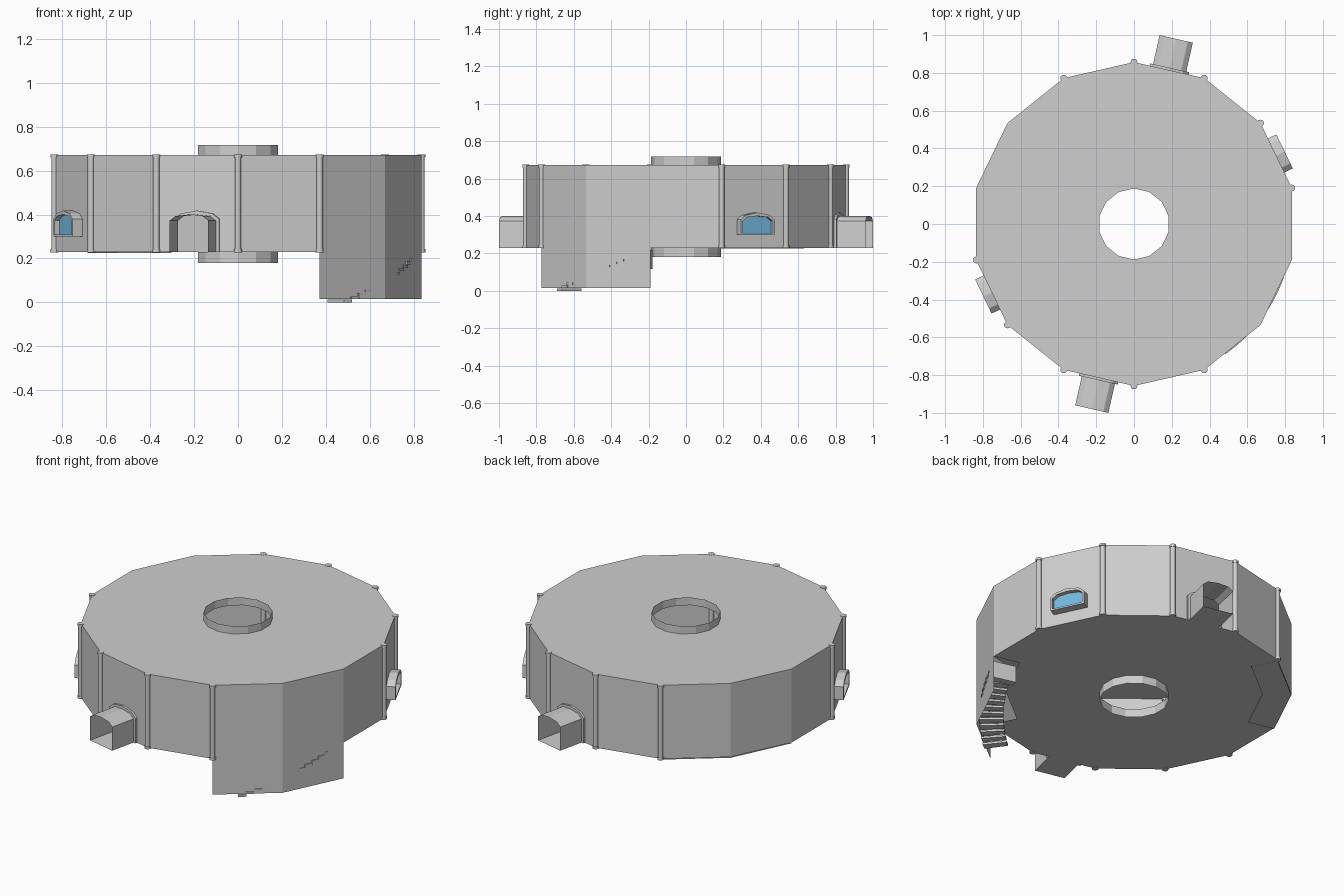
import bpy, bmesh
from math import sin, cos, pi, radians
from mathutils import Vector

cube = bpy.data.objects.get("Cube")
if cube:
    bpy.data.objects.remove(cube)

SIDES = 14
STEP = 2 * pi / SIDES
R = 0.857
APOTHEM = R * cos(STEP / 2)
HOLE = 0.188
FLOOR, ROOF = 0.23, 0.672
SKIRT_BAYS = (8, 9)      # bays above the stairs
HATCH_BAYS = (1, 2)      # matching closed hatch on the other side
DOOR_BAYS = (6, 13)
WINDOW_BAYS = (4, 11)


def material(name, rgb):
    m = bpy.data.materials.new(name)
    m.use_nodes = True
    m.diffuse_color = (*rgb, 1)
    m.node_tree.nodes["Principled BSDF"].inputs["Base Color"].default_value = (*rgb, 1)
    return m


GREY = material("light grey metal", (0.62, 0.62, 0.62))
BLUE = material("blue glass", (0.17, 0.48, 0.74))


def build(name, faces, mat=GREY):
    """Make an object from a list of polygons given as point lists."""
    bm = bmesh.new()
    for pts in faces:
        bm.faces.new([bm.verts.new(p) for p in pts])
    bmesh.ops.remove_doubles(bm, verts=bm.verts, dist=0.0002)
    bmesh.ops.recalc_face_normals(bm, faces=bm.faces)
    me = bpy.data.meshes.new(name)
    bm.to_mesh(me)
    bm.free()
    ob = bpy.data.objects.new(name, me)
    bpy.context.collection.objects.link(ob)
    me.materials.append(mat)
    return ob


def corner(k, r, z):
    a = pi / 2 + k * STEP
    return Vector((r * cos(a), r * sin(a), z))


def polar(a, r, z):
    return Vector((r * cos(a), r * sin(a), z))


def on_bay(k, r, u, z):
    """Point at distance r out from the centre of bay k, u sideways."""
    a = pi / 2 + (k + 0.5) * STEP
    return Vector((r * cos(a) - u * sin(a), r * sin(a) + u * cos(a), z))


def ring_quad(k, ra, za, rb, zb):
    return [corner(k, ra, za), corner(k + 1, ra, za),
            corner(k + 1, rb, zb), corner(k, rb, zb)]


def arch(w, low, shoulder, top, peak):
    """Chamfered arch outline as (sideways, height) points."""
    return [(-w, low), (-w, shoulder), (-0.7 * w, top), (0, peak),
            (0.7 * w, top), (w, shoulder), (w, low)]


def loft(k, prof_a, ra, prof_b, rb, closed=True):
    n = len(prof_a)
    out = []
    for i in range(n if closed else n - 1):
        j = (i + 1) % n
        out.append([on_bay(k, ra, *prof_a[i]), on_bay(k, ra, *prof_a[j]),
                    on_bay(k, rb, *prof_b[j]), on_bay(k, rb, *prof_b[i])])
    return out


door = arch(0.09, FLOOR, 0.372, 0.393, 0.4)
door_trim = arch(0.105, FLOOR, 0.38, 0.405, 0.418)
window = arch(0.09, 0.31, 0.372, 0.393, 0.4)
window_trim = arch(0.1, 0.3, 0.38, 0.405, 0.418)

# Hollow drum: outer walls, with arched openings at the doors
walls = []
for k in range(SIDES):
    if k in DOOR_BAYS:
        walls.append([corner(k, R, FLOOR), corner(k, R, ROOF),
                      corner(k + 1, R, ROOF), corner(k + 1, R, FLOOR)]
                     + [on_bay(k, APOTHEM, *p) for p in reversed(door)])
    else:
        walls.append(ring_quad(k, R, FLOOR, R, ROOF))
build("outer_wall", walls)

# Roof and floor rings, the floor open above the stairs
build("roof", [ring_quad(k, HOLE, ROOF, R, ROOF) for k in range(SIDES)])
floor = []
for k in range(SIDES):
    floor.append(ring_quad(k, HOLE, FLOOR, 0.7, FLOOR))
    if k not in SKIRT_BAYS:
        floor.append(ring_quad(k, 0.7, FLOOR, R, FLOOR))
build("floor", floor)

# Collars round the central opening
for name, z0, z1 in (("upper_collar", ROOF, 0.718), ("lower_collar", 0.18, FLOOR)):
    build(name, [ring_quad(k, HOLE, z0, HOLE, z1) for k in range(SIDES)])

# Closed hatch plate under the floor
hatch = []
for k in HATCH_BAYS:
    hatch.append(ring_quad(k, 0.7, FLOOR - 0.005, R, FLOOR - 0.005))
    hatch.append(ring_quad(k, 0.7, FLOOR - 0.005, 0.7, FLOOR))
build("closed_hatch", hatch)

# Skirt panels that shield the stairs
build("stair_skirt", [ring_quad(k, R, 0.015, R, FLOOR) for k in SKIRT_BAYS])

# Curved stairs
STEPS = 14
start, end = radians(-55), radians(-15)
width = (end - start) / STEPS
stairs = []
for i in range(STEPS):
    a, b = start + i * width, start + (i + 1.1) * width
    top = 0.012 + i * (FLOOR - 0.025) / (STEPS - 1)
    low = top - (0.1 if i == STEPS - 1 else 0.012)
    lo = [polar(a, 0.71, low), polar(a, 0.842, low), polar(b, 0.842, low), polar(b, 0.71, low)]
    hi = [Vector((p.x, p.y, top)) for p in lo]
    stairs += [lo, hi] + [[lo[n], lo[n - 1], hi[n - 1], hi[n]] for n in range(4)]
build("stairs", stairs)

# Door tunnels with a raised arch on the wall
for k in DOOR_BAYS:
    build("door_tunnel", loft(k, door, APOTHEM, door, 1.005))
    build("door_arch", loft(k, door_trim, APOTHEM, door_trim, 0.848, False)
          + loft(k, door_trim, 0.848, door, 0.848, False))

# Window bays with recessed glass
for k in WINDOW_BAYS:
    build("window_bay", loft(k, window_trim, APOTHEM, window_trim, 0.885)
          + loft(k, window_trim, 0.885, window, 0.885)
          + loft(k, window, 0.885, window, 0.858))
    build("window_glass", [[on_bay(k, 0.86, *p) for p in window]], BLUE)

# Corner columns with small end caps, left out beside the stairs and hatch
for k in range(SIDES):
    if k in (2, 3, 9, 10):
        continue
    for name, r, z0, z1 in (("corner_column", 0.0145, FLOOR, ROOF),
                            ("column_cap", 0.018, ROOF - 0.012, ROOF + 0.002),
                            ("column_foot", 0.018, FLOOR - 0.002, FLOOR + 0.012)):
        p = corner(k, R, (z0 + z1) / 2)
        bpy.ops.mesh.primitive_cylinder_add(vertices=12, radius=r, depth=z1 - z0, location=p)
        ob = bpy.context.object
        ob.name = name
        ob.data.materials.append(GREY)
        bpy.ops.object.shade_smooth_by_angle(angle=radians(40))
